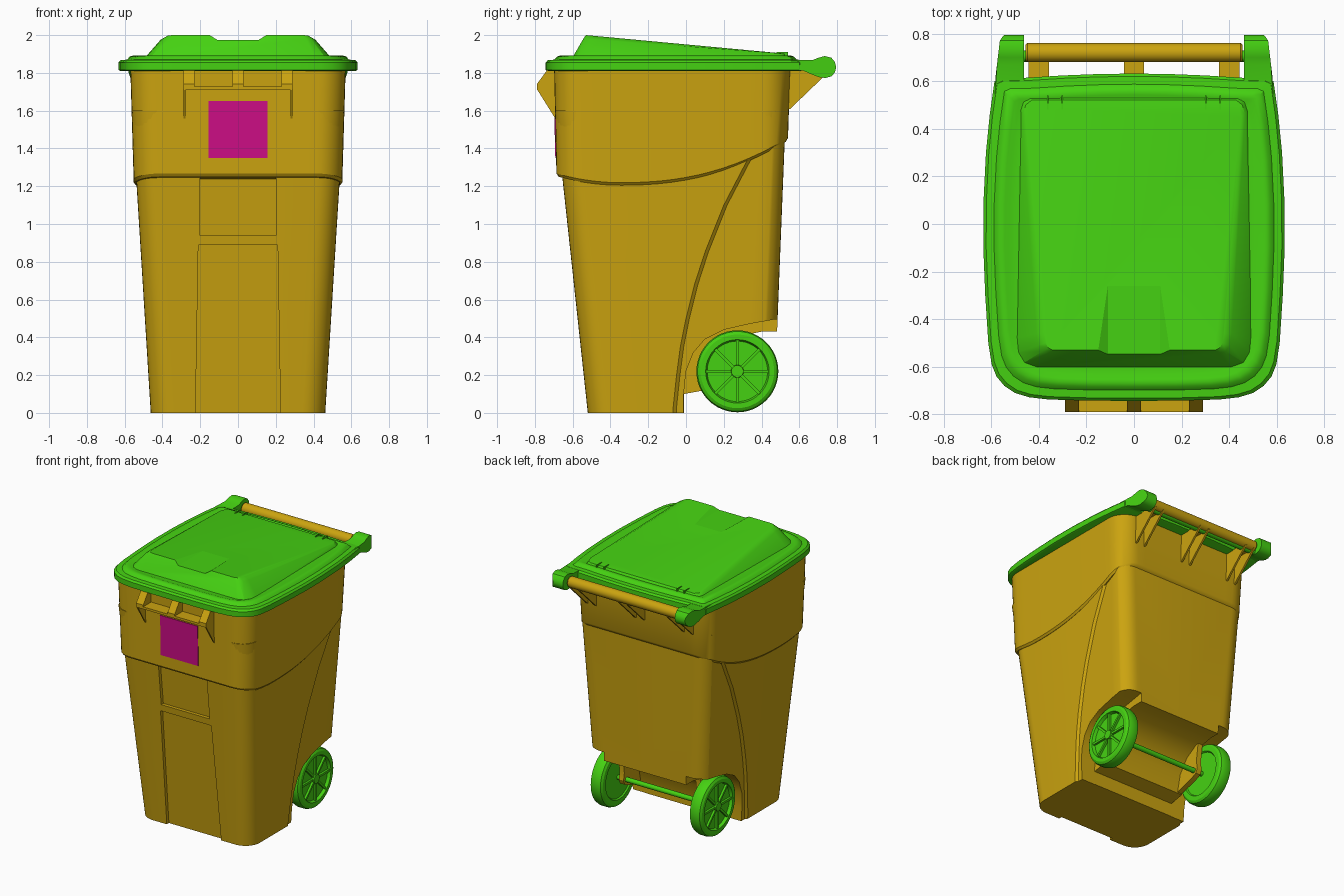
import bpy, bmesh, math

cube = bpy.data.objects.get("Cube")
if cube:
    bpy.data.objects.remove(cube, do_unlink=True)


def material(name, rgb):
    m = bpy.data.materials.new(name)
    m.use_nodes = True
    m.diffuse_color = (*rgb, 1)
    m.node_tree.nodes["Principled BSDF"].inputs["Base Color"].default_value = (*rgb, 1)
    return m


GOLD = material("golden plastic", (0.60, 0.37, 0.005))
GREEN = material("green plastic", (0.06, 0.64, 0.006))
MAGENTA = material("magenta label", (0.62, 0.004, 0.24))


def smooth(ob):
    bpy.ops.object.select_all(action='DESELECT')
    ob.select_set(True)
    bpy.context.view_layer.objects.active = ob
    bpy.ops.object.shade_smooth_by_angle(angle=math.radians(32))


def loft(name, rings, mat):
    """Capped skin through rings that have equal point counts."""
    bm = bmesh.new()
    vr = [[bm.verts.new(p) for p in ring] for ring in rings]
    n = len(vr[0])
    for a, b in zip(vr, vr[1:]):
        for i in range(n):
            j = (i + 1) % n
            bm.faces.new((a[i], a[j], b[j], b[i]))
    bm.faces.new(vr[0][::-1])
    bm.faces.new(vr[-1])
    bmesh.ops.recalc_face_normals(bm, faces=bm.faces)
    me = bpy.data.meshes.new(name)
    bm.to_mesh(me)
    bm.free()
    me.materials.append(mat)
    ob = bpy.data.objects.new(name, me)
    bpy.context.collection.objects.link(ob)
    smooth(ob)
    return ob


def prism(name, yz, xa, xb, mat):
    """Side profile extruded along x; ends are numbers or functions of (y, z)."""
    fa = xa if callable(xa) else lambda y, z: xa
    fb = xb if callable(xb) else lambda y, z: xb
    return loft(name, [[(f(y, z), y, z) for y, z in yz] for f in (fa, fb)], mat)


def box(name, x, y, z, mat):
    return prism(name, [(y[0], z[0]), (y[1], z[0]), (y[1], z[1]), (y[0], z[1])], x[0], x[1], mat)


def lathe(name, prof, cy, cz, mat, n=48):
    """Revolve (radius, x) points around an x-parallel axis."""
    return loft(name, [[(x, cy + r * math.cos(2 * math.pi * i / n), cz + r * math.sin(2 * math.pi * i / n))
                        for i in range(n)] for r, x in prof], mat)


def rounded(hx, y0, y1, r, seg=8, side=14):
    """Rounded rectangle outline with subdivided edges."""
    pts = []
    corners = [(hx - r, y1 - r, 0), (-hx + r, y1 - r, 90), (-hx + r, y0 + r, 180), (hx - r, y0 + r, 270)]
    for k, (cx, cy, a0) in enumerate(corners):
        for i in range(seg + 1):
            a = math.radians(a0 + 90 * i / seg)
            pts.append((cx + r * math.cos(a), cy + r * math.sin(a)))
        nx, ny, na = corners[(k + 1) % 4]
        a = math.radians(na)
        p, q = pts[-1], (nx + r * math.cos(a), ny + r * math.sin(a))
        pts += [(p[0] + (q[0] - p[0]) * i / side, p[1] + (q[1] - p[1]) * i / side) for i in range(1, side)]
    return pts


def mirrored(half):
    return half + [(-p[0], *p[1:]) for p in reversed(half) if abs(p[0]) > 1e-6]


def cut(ob, cutters):
    for c in cutters:
        m = ob.modifiers.new("cut", 'BOOLEAN')
        m.operation, m.solver, m.object = 'DIFFERENCE', 'EXACT', c
        bpy.context.view_layer.objects.active = ob
        bpy.ops.object.modifier_apply(modifier=m.name)
        bpy.data.objects.remove(c, do_unlink=True)
    smooth(ob)


# Tapered bin body
def half_width(z):
    return 0.462 + 0.062 * z


def front_y(z):
    return -0.52 - 0.108 * z


body = loft("bin_body", [[(x, y, z) for x, y in rounded(half_width(z), front_y(z), 0.465 + 0.04 * z, 0.12, side=2)]
                         for z in (0, 1.6)], GOLD)

# Cutters: rear underside, wheel wells, side steps, front panels
cutters = [prism("rear_cut", [(-0.01, -0.1), (-0.01, 0.1), (0.1, 0.12), (0.13, 0.25), (0.2, 0.35), (0.3, 0.41),
                              (0.4, 0.43), (0.7, 0.43), (0.7, -0.1)], -0.8, 0.8, GOLD)]
arch = [(-0.012, -0.12), (-0.012, 0.1), (0.0, 0.22), (0.04, 0.32), (0.1, 0.39), (0.2, 0.44), (0.34, 0.472),
        (0.47, 0.495), (0.72, 0.5), (0.72, -0.12)]
step = [(-0.07, -0.05), (-0.068, 0.03), (-0.05, 0.2), (-0.03, 0.35), (0.0, 0.5), (0.045, 0.68), (0.1, 0.85),
        (0.2, 1.1), (0.32, 1.33), (0.38, 1.44)]
for s in (1, -1):
    cutters.append(prism("wheel_well_cut", arch, s * 0.34, s * 0.8, GOLD))
    rings = []
    for dx, dy in ((-0.014, 0.018), (0.0, 0.0), (0.05, -0.002)):
        rings.append([(s * (half_width(z) + dx), y + dy, z) for y, z in step + [(0.8, 1.44), (0.8, -0.05)]])
    cutters.append(loft("side_step_cut", rings, GOLD))
for z0, z1, wide in ((-0.1, 0.89, lambda y, z: 0.225 - 0.017 * z), (0.94, 1.4, lambda y, z: 0.2)):
    prof = [(-0.9, z0), (front_y(z0) + 0.025, z0), (front_y(z1) + 0.025, z1), (-0.9, z1)]
    cutters.append(prism("panel_cut", prof, lambda y, z: -wide(y, z), wide, GOLD))
cut(body, cutters)


# Upper collar with a curved lower edge
def collar_z(y):
    u = y + 0.35
    return 1.205 + (0.31 * u ** 2.3 if u > 0 else 0.43 * u * u)


def collar_ring(inset, lift=None, top=None):
    t = 0 if top is None else 1
    pts = rounded(0.552 + 0.018 * t - inset, -0.686 - 0.012 * t + inset, 0.54 + 0.012 * t - inset, 0.14 - inset)
    return [(x, y, top if top else collar_z(y) + lift) for x, y in pts]


loft("upper_collar", [collar_ring(0.06, 0.0), collar_ring(0.012, 0.0), collar_ring(0.0, 0.014),
                      collar_ring(0.0, top=1.82)], GOLD)

# Front label, tilted with the collar
prism("front_label", [(-0.692, 1.35), (-0.699, 1.65), (-0.68, 1.65), (-0.68, 1.35)], -0.155, 0.155, MAGENTA)

# Front lifting bracket
box("front_shelf", (-0.285, 0.285), (-0.79, -0.68), (1.71, 1.727), GOLD)
for x, w in ((-0.26, 0.029), (0, 0.029), (0.26, 0.029)):
    prism("front_rib", [(-0.68, 1.715), (-0.79, 1.715), (-0.79, 1.74), (-0.735, 1.815), (-0.68, 1.815)],
          x - w, x + w, GOLD)
for s in (1, -1):
    prism("front_gusset", [(-0.68, 1.555), (-0.69, 1.555), (-0.79, 1.715), (-0.68, 1.715)],
          s * 0.278, s * 0.289, GOLD)

# Rear handle with paired gussets
lathe("rear_handle", [(0.034, -0.455), (0.04, -0.448), (0.04, 0.448), (0.034, 0.455)], 0.72, 1.83, GOLD, 24)
lathe("hinge_pin", [(0.024, -0.47), (0.024, 0.47)], 0.705, 1.803, GREEN, 16)
for x in (-0.4, 0, 0.4):
    for dx in (-0.036, 0.036):
        prism("rear_gusset", [(0.53, 1.6), (0.552, 1.61), (0.75, 1.8), (0.74, 1.815), (0.53, 1.815)],
              x + dx - 0.007, x + dx + 0.007, GOLD)
    box("handle_bridge", (x - 0.043, x + 0.043), (0.53, 0.71), (1.795, 1.815), GOLD)

# Lid with stepped rim
outline = mirrored([(0, -0.743), (0.2, -0.742), (0.36, -0.737), (0.44, -0.728), (0.5, -0.71), (0.545, -0.68),
                    (0.578, -0.64), (0.598, -0.59), (0.612, -0.5), (0.625, -0.3), (0.633, -0.1), (0.632, 0.1),
                    (0.622, 0.3), (0.606, 0.46), (0.586, 0.6), (0.56, 0.612), (0.46, 0.614), (0.3, 0.624),
                    (0.15, 0.63), (0, 0.632)])


def lid_ring(d, z):
    kx, ky = (0.633 - d) / 0.633, (0.69 - d) / 0.69
    return [(x * kx, -0.055 + (y + 0.055) * ky, z) for x, y in outline]


loft("lid", [lid_ring(d, z) for d, z in ((0.01, 1.81), (0, 1.815), (0, 1.855), (0.012, 1.868), (0.045, 1.87),
                                         (0.06, 1.886), (0.075, 1.891), (0.09, 1.89), (0.11, 1.883),
                                         (0.14, 1.883))], GREEN)


# Raised wedge on the lid, with a front notch
def wedge_z(y, drop):
    return 2.0 - 0.093 * (y + 0.53) - drop * (0.55 - y)


wedge = loft("lid_wedge", [
    [(x, y, 1.878) for x, y in mirrored([(0.41, -0.603), (0.465, -0.585), (0.49, -0.54), (0.495, -0.48),
                                         (0.478, 0.48), (0.465, 0.52), (0.44, 0.535)])],
    [(x, y, wedge_z(y, 0.018)) for x, y in mirrored([(0.36, -0.543), (0.385, -0.535), (0.402, -0.51), (0.41, -0.46),
                                                     (0.466, 0.46), (0.455, 0.5), (0.43, 0.52)])],
    [(x, y, wedge_z(y, 0)) for x, y in mirrored([(0.34, -0.53), (0.36, -0.52), (0.372, -0.5), (0.378, -0.46),
                                                 (0.45, 0.45), (0.44, 0.49), (0.42, 0.505)])]], GREEN)


def notch_x(y, z):
    return 0.11 + 1.6 * (z - 1.975)


cut(wedge, [prism("notch_cut", [(-0.7, 1.975), (-0.2, 1.975), (-0.2, 2.05), (-0.7, 2.05)],
                  lambda y, z: -notch_x(y, z), notch_x, GREEN)])

for s in (1, -1):
    # Small tabs near the hinge
    for x in (0.302, 0.362):
        box("lid_tab", (s * x - 0.003, s * x + 0.003), (0.48, 0.54), (1.88, 1.91), GREEN)

    # Hinge arm
    prism("hinge_arm", [(0.45, 1.812), (0.62, 1.812), (0.67, 1.79), (0.705, 1.777), (0.74, 1.773), (0.77, 1.782),
                        (0.788, 1.802), (0.795, 1.83), (0.788, 1.858), (0.77, 1.88), (0.735, 1.889),
                        (0.7, 1.88), (0.67, 1.868), (0.45, 1.865)],
          s * 0.463, lambda y, z: s * (0.59 - 0.12 * max(0, y - 0.55) - 4 * max(0, y - 0.77) ** 1.5), GREEN)

    # Wheel: tyre and recessed disc
    prof = [(0.03, 0.37), (0.155, 0.37), (0.162, 0.36), (0.195, 0.36), (0.211, 0.37), (0.217, 0.388),
            (0.217, 0.432), (0.211, 0.45), (0.195, 0.46), (0.168, 0.46), (0.16, 0.438), (0.034, 0.438),
            (0.032, 0.462), (0.01, 0.462)]
    lathe("wheel", [(r, s * x) for r, x in prof], 0.272, 0.22, GREEN)
    for k in range(8):
        a = k * math.pi / 4
        c, d = math.cos(a), math.sin(a)
        spoke = [(0.272 + r * c - t * d, 0.22 + r * d + t * c)
                 for r, t in ((0.028, -0.008), (0.165, -0.008), (0.165, 0.008), (0.028, 0.008))]
        prism("wheel_spoke", spoke, s * 0.43, s * 0.454, GREEN)

    # Axle bracket
    prism("axle_bracket", [(0.08, 0.12), (0.25, 0.17), (0.295, 0.19), (0.31, 0.225), (0.3, 0.28), (0.32, 0.43),
                           (0.1, 0.43)], s * 0.3, s * 0.339, GOLD)

# Axle
lathe("axle", [(0.018, -0.38), (0.018, 0.38)], 0.272, 0.22, GREEN, 16)
